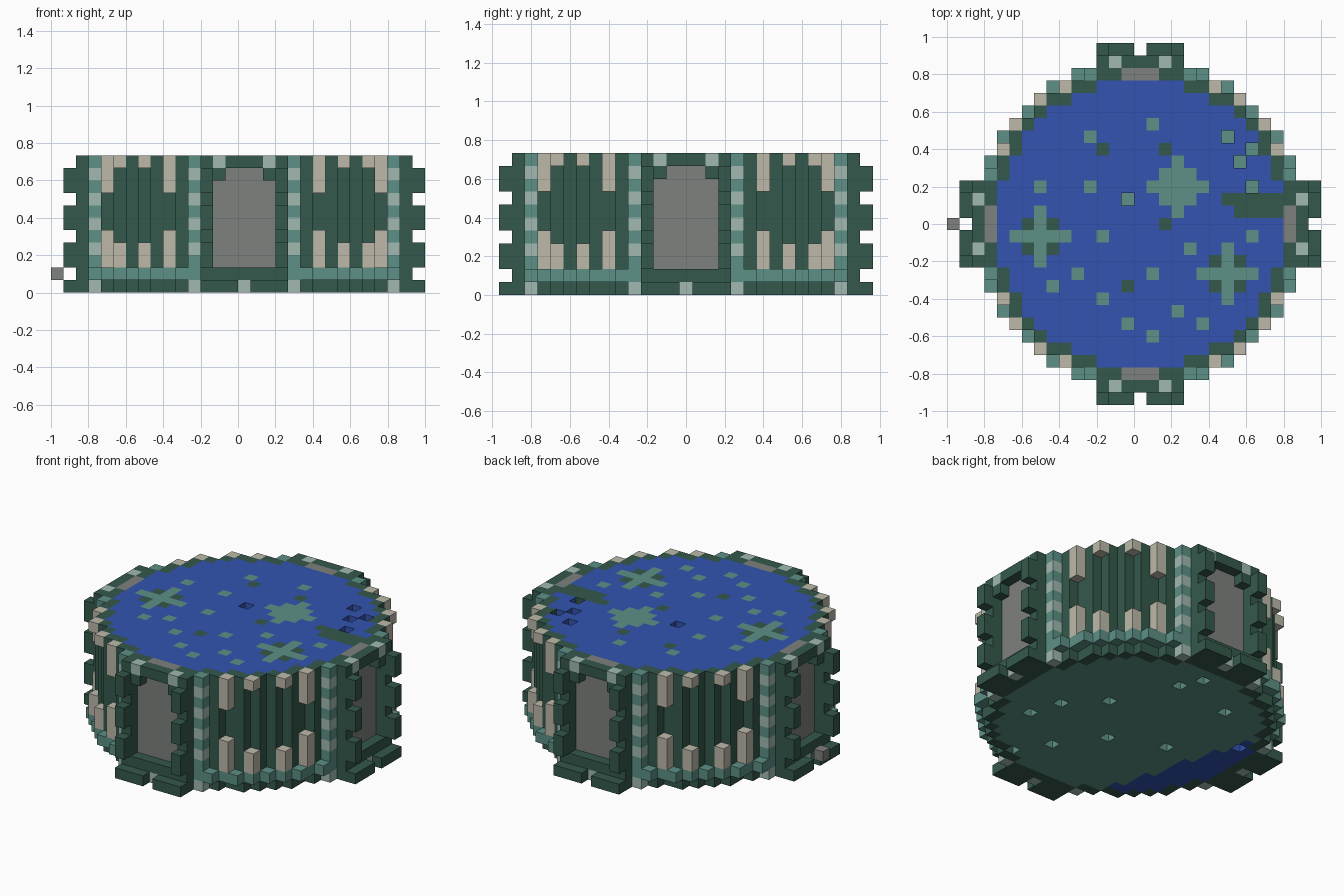
import bpy, bmesh
from mathutils import Vector

if "Cube" in bpy.data.objects:
    bpy.data.objects.remove(bpy.data.objects["Cube"], do_unlink=True)

U = 1 / 15                       # edge of one building block
TOP = 11                         # height in blocks
cells = {}                       # (a, b, k) -> (part, colour)


def srgb(*rgb):
    return tuple((c / 255 / 12.92) if c < 11 else ((c / 255 + .055) / 1.055) ** 2.4 for c in rgb) + (1,)


COLOURS = {
    "dark_green": srgb(52, 89, 75), "teal": srgb(92, 144, 134),
    "pale_green": srgb(161, 186, 177), "beige": srgb(189, 185, 170),
    "grey": srgb(125, 129, 125), "blue": srgb(51, 84, 177),
}
materials = {}
for name, colour in COLOURS.items():
    mat = bpy.data.materials.new(name)
    mat.use_nodes = True
    mat.diffuse_color = colour
    bsdf = next(n for n in mat.node_tree.nodes if n.type == 'BSDF_PRINCIPLED')
    bsdf.inputs["Base Color"].default_value = colour
    materials[name] = mat


def put(part, colour, spots, levels):
    for a, b in spots:
        for k in levels:
            cells[a, b, k] = (part, colour)


def carve(spots, levels):
    for a, b in spots:
        for k in levels:
            cells.pop((a, b, k), None)


def around(*spots):
    """Repeat spots on all eight symmetric places."""
    return {p for a, b in spots for s in (1, -1) for t in (1, -1)
            for p in ((s * a, t * b), (t * b, s * a))}


def box(a0, a1, b0, b1):
    return [(a, b) for a in range(a0, a1 + 1) for b in range(b0, b1 + 1)]


# Round pool: half width of each row, from the middle row outwards
HALF = [11, 11, 11, 11, 10, 10, 9, 9, 8, 7, 5, 3]
pool = [(a, b) for b in range(-11, 12) for a in range(-HALF[abs(b)], HALF[abs(b)] + 1)]
put("water", "blue", pool, range(1, TOP))
put("floor", "teal", pool, [0])
put("water", "blue", [(a, b) for a, b in pool if a + .32 * b < -8.6], [0])

# Drains in the underside
carve([(9, 6), (1, 8), (7, -1), (8, -4), (4, 2), (0, -3), (-5, -1), (5, -10),
       (3, -7), (-5, 7), (0, 10), (-10, 3)], [0])

# Ring wall
ring = around((4, 11), (5, 11), (6, 10), (7, 10), (8, 9))
put("ring_wall", "dark_green", ring, range(TOP))

# Base skirt and beige brackets
posts_long, posts_short = around((6, 11)), around((8, 10))
put("skirt", "teal", around((5, 12), (7, 11), (9, 9)) | posts_long | posts_short, [1])
put("brackets", "beige", posts_long, [2, 3, 4, 8, 9, 10])
put("brackets", "beige", posts_short, [2, 3, 10])

# Banded pillars beside the doorways
pillars = around((4, 12))
put("pillars", "teal", pillars, range(TOP))
put("pillar_bands", "pale_green", pillars, [0, 3, 5, 7, 9])

# Four doorways
side = around((3, 12), (3, 13))
put("door_frame", "dark_green", side, range(TOP))
put("door_frame", "dark_green", around((0, 12), (1, 12), (2, 12), (0, 13), (1, 13), (2, 13)), [0, 1, 10])
put("door_frame", "dark_green", around((2, 13)), [9])
put("door_frame", "dark_green", around((3, 14)), [0, 2, 3, 5, 6, 8, 9])
put("door_step", "dark_green", around((1, 14), (2, 14)), [0])
put("door_lights", "pale_green", around((2, 13)), [10])
put("door_lights", "pale_green", around((0, 13)), [0])
put("door_panel", "grey", around((0, 12), (1, 12), (2, 12)), range(2, 10))
put("door_panel", "grey", around((0, 12), (1, 12)), [10])
put("loose_block", "grey", [(-15, 0)], [1])

# Plants and stones set into the water surface
SURFACE = [TOP - 1]
put("surface_plants", "teal", [
    (1, 8), (-4, 7), (-8, 3), (-4, 3), (-3, -1), (4, -2), (9, -1), (-5, -4), (-7, -5),
    (1, -4), (-3, -6), (3, -7), (-1, -8), (5, -8), (1, -9)], SURFACE)
put("surface_stones", "dark_green", [(-3, 6), (2, 6), (2, 0), (7, 2), (-1, -5)], SURFACE)
put("surface_ledge", "dark_green", box(8, 11, 1, 2), SURFACE)
for a, b, corner in ((3, 3, "teal"), (-8, -1, "dark_green"), (7, -4, "dark_green")):
    put("star_corners", corner, [(a + s, b + t) for s in (1, -1) for t in (1, -1)], SURFACE)
    put("star_plants", "teal", box(a - 2, a + 2, b, b) + box(a, a, b - 2, b + 2), SURFACE)

# Shafts down to the teal floor
shafts = [(7, 7), (9, 6), (8, 5), (9, 3), (-1, 2)]
carve(shafts, range(1, TOP))
put("floor", "teal", shafts, [0])

# One mesh per part, keeping only the exposed block faces
groups = {}
for cell, key in cells.items():
    groups.setdefault(key, []).append(cell)

for (part, colour), members in groups.items():
    bm = bmesh.new()
    for cell in members:
        centre = Vector(((cell[0] + .5) * U, cell[1] * U, (cell[2] + .5) * U))
        for axis in range(3):
            for sign in (1, -1):
                near = list(cell)
                near[axis] += sign
                if tuple(near) in cells:
                    continue
                n, p, q = Vector(), Vector(), Vector()
                n[axis], p[(axis + 1) % 3], q[(axis + 2) % 3] = sign, sign, 1
                corners = (-p - q, p - q, p + q, q - p)
                bm.faces.new([bm.verts.new(centre + (n + c) * U / 2) for c in corners])
    bmesh.ops.remove_doubles(bm, verts=bm.verts, dist=U / 100)
    mesh = bpy.data.meshes.new(part)
    bm.to_mesh(mesh)
    bm.free()
    mesh.materials.append(materials[colour])
    bpy.context.scene.collection.objects.link(bpy.data.objects.new(part, mesh))
